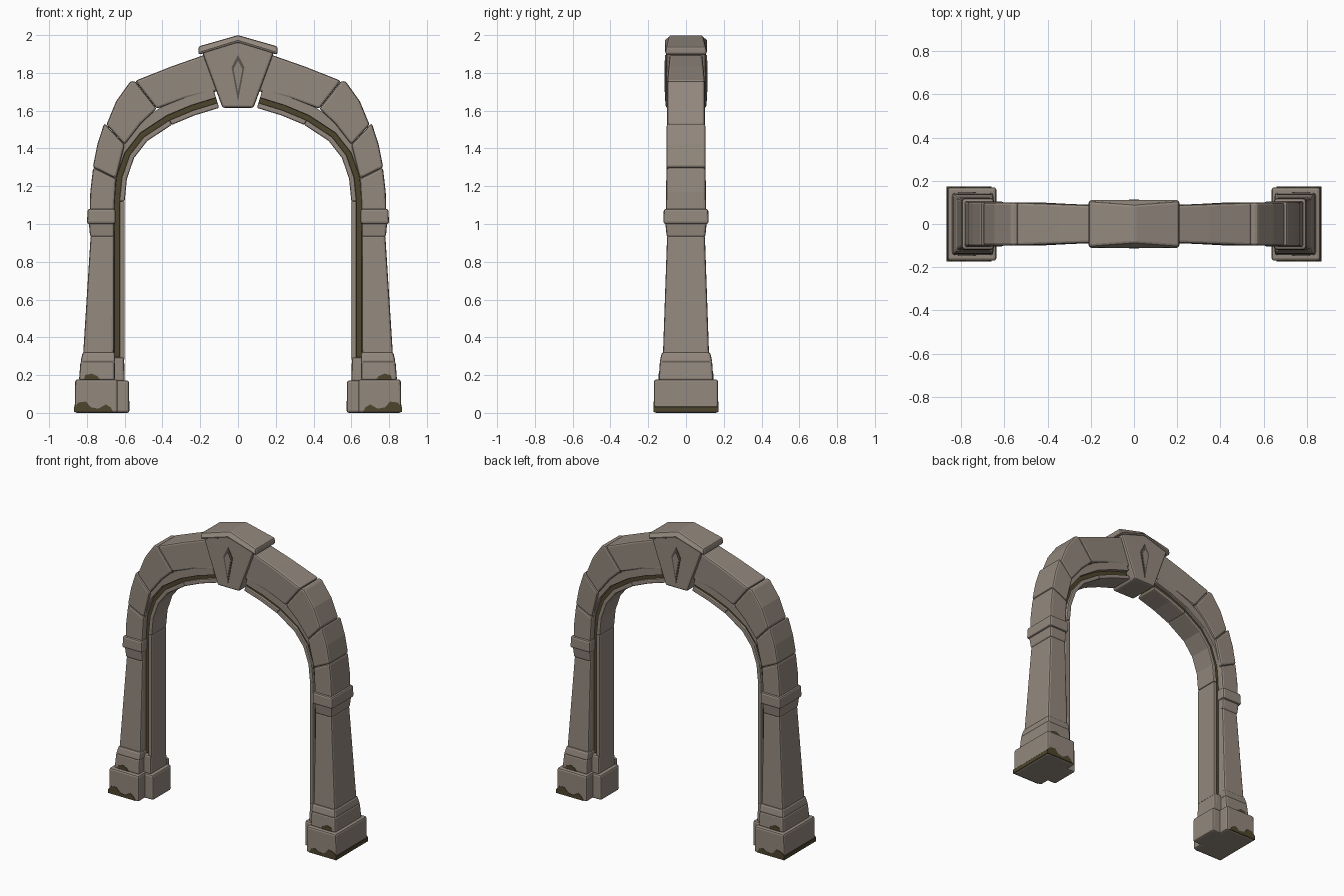
import bpy
import bmesh
from mathutils import Vector

if "Cube" in bpy.data.objects:
    bpy.data.objects.remove(bpy.data.objects["Cube"], do_unlink=True)


def material(name, rgb):
    m = bpy.data.materials.new(name)
    m.use_nodes = True
    m.diffuse_color = (*rgb, 1)
    bsdf = next(n for n in m.node_tree.nodes if n.type == "BSDF_PRINCIPLED")
    bsdf.inputs["Base Color"].default_value = (*rgb, 1)
    bsdf.inputs["Roughness"].default_value = 0.9
    return m


STONE = material("taupe stone", (0.29, 0.245, 0.205))
MOSS = material("dark olive moss", (0.075, 0.06, 0.026))
SHADE = material("dark carved stone", (0.11, 0.092, 0.077))


def slab(name, pts, depth, mat=STONE, mirror=True, bevel=0.012):
    """Solid from an (x, z) outline, with one half depth or one per point."""
    depths = depth if isinstance(depth, (list, tuple)) else [depth] * len(pts)
    bm = bmesh.new()
    front = [bm.verts.new((p[0], -d, p[1])) for p, d in zip(pts, depths)]
    back = [bm.verts.new((p[0], d, p[1])) for p, d in zip(pts, depths)]
    bm.faces.new(front)
    bm.faces.new(back[::-1])
    for i in range(len(pts)):
        j = (i + 1) % len(pts)
        bm.faces.new((front[j], front[i], back[i], back[j]))
    bmesh.ops.recalc_face_normals(bm, faces=bm.faces)
    mesh = bpy.data.meshes.new(name)
    bm.to_mesh(mesh)
    bm.free()
    mesh.materials.append(mat)
    ob = bpy.data.objects.new(name, mesh)
    bpy.context.scene.collection.objects.link(ob)
    if bevel:
        mod = ob.modifiers.new("worn edges", "BEVEL")
        mod.width = bevel
        mod.segments = 2
        mod.limit_method = "ANGLE"
    if mirror:
        ob.modifiers.new("both sides", "MIRROR").use_mirror_merge = False
    return ob


def tier(name, z0, z1, low, high, **kw):
    """Tapered block; low and high are (inner x, outer x, half depth)."""
    pts = [(low[0], z0), (low[1], z0), (high[1], z1), (high[0], z1)]
    return slab(name, pts, [low[2], low[2], high[2], high[2]], **kw)


def offset(path, d):
    """Shift a path outward along its averaged normals."""
    out = []
    for i, p in enumerate(path):
        t = Vector(path[min(i + 1, len(path) - 1)]) - Vector(path[max(i - 1, 0)])
        t.normalize()
        out.append((p[0] + t.y * d, p[1] - t.x * d))
    return out


def band(name, path, d0, d1, depth, span=(0, None), **kw):
    """Strip that follows a path between two offsets."""
    a, b = offset(path, d0)[slice(*span)], offset(path, d1)[slice(*span)]
    return slab(name, a + b[::-1], depth, **kw)


# Pillars, from the plinth up to the collar
tier("plinth", 0, 0.177, (0.637, 0.865, 0.17), (0.637, 0.862, 0.17))
tier("plinth_inner_step", 0, 0.172, (0.575, 0.68, 0.1), (0.577, 0.68, 0.1))
tier("pillar_foot", 0.17, 0.275, (0.652, 0.842, 0.145), (0.652, 0.834, 0.138))
tier("pillar_foot_rim", 0.265, 0.322, (0.65, 0.835, 0.14), (0.65, 0.822, 0.128))
tier("foot_inner_step", 0.165, 0.295, (0.6, 0.68, 0.09), (0.603, 0.68, 0.088))
tier("shaft", 0.31, 0.94, (0.657, 0.82, 0.122), (0.655, 0.78, 0.1))
tier("collar_neck", 0.93, 1.01, (0.655, 0.783, 0.102), (0.655, 0.79, 0.11))
tier("collar", 1.0, 1.08, (0.648, 0.8, 0.12), (0.648, 0.796, 0.118))

# Arch blocks
slab("springer_block",
     [(0.655, 1.07), (0.785, 1.07), (0.782, 1.17), (0.767, 1.3), (0.645, 1.24)],
     [0.106, 0.106, 0.105, 0.104, 0.104])
slab("lower_arch_block",
     [(0.645, 1.24), (0.769, 1.3), (0.745, 1.42), (0.708, 1.535), (0.6, 1.42)], 0.104)
slab("middle_arch_block",
     [(0.6, 1.42), (0.697, 1.525), (0.645, 1.65), (0.57, 1.755), (0.545, 1.757),
      (0.43, 1.61), (0.515, 1.53)], 0.1)
slab("upper_arch_block",
     [(0.43, 1.61), (0.545, 1.758), (0.35, 1.835), (0.15, 1.905), (0.1, 1.705), (0.28, 1.665)],
     [0.1, 0.1, 0.093, 0.086, 0.086, 0.092])

# Inner lining: stepped frame, mossy groove, projecting lip
lining = [(0.6, 0.28), (0.6, 1.12), (0.588, 1.24), (0.55, 1.35),
          (0.48, 1.44), (0.35, 1.525), (0.23, 1.575), (0.1, 1.615)]
band("lining_frame", lining, 0.055, 0.11, 0.088, bevel=0.005)
band("mossy_groove", lining, 0.015, 0.1, 0.062, mat=MOSS, bevel=0)
for part, span in (("leg", (0, 2)), ("haunch", (1, 6)), ("crown", (5, 8))):
    band("lining_lip_" + part, lining, 0, 0.028, 0.08, span=span, bevel=0.007)

# Keystone with its peaked cap and carved lozenge
slab("keystone",
     [(-0.082, 1.615), (0.082, 1.615), (0.192, 1.915), (0, 1.975), (-0.192, 1.915)],
     [0.108, 0.108, 0.104, 0.104, 0.104], mirror=False)
slab("keystone_cap",
     [(-0.21, 1.895), (0, 1.96), (0.21, 1.895), (0.21, 1.94), (0, 2.0), (-0.21, 1.94)],
     [0.112, 0.112, 0.112, 0.106, 0.09, 0.106], mirror=False)
for name, s, d, mat in (("lozenge_outline", 1, 0.111, SHADE), ("lozenge_face", 0.68, 0.113, STONE)):
    slab(name, [(x * s, 1.8 + z * s) for x, z in
                ((0, -0.15), (0.034, 0.03), (0, 0.095), (-0.034, 0.03))],
         d, mat=mat, mirror=False, bevel=0)

# Moss patches around the feet
slab("plinth_moss",
     [(0.66, 0.004), (0.867, 0.004), (0.867, 0.03), (0.845, 0.055), (0.805, 0.06),
      (0.78, 0.03), (0.74, 0.022), (0.7, 0.045), (0.675, 0.03)], 0.173, mat=MOSS, bevel=0)
slab("foot_moss",
     [(0.73, 0.176), (0.815, 0.176), (0.81, 0.2), (0.775, 0.208), (0.745, 0.195)],
     0.1465, mat=MOSS, bevel=0)
